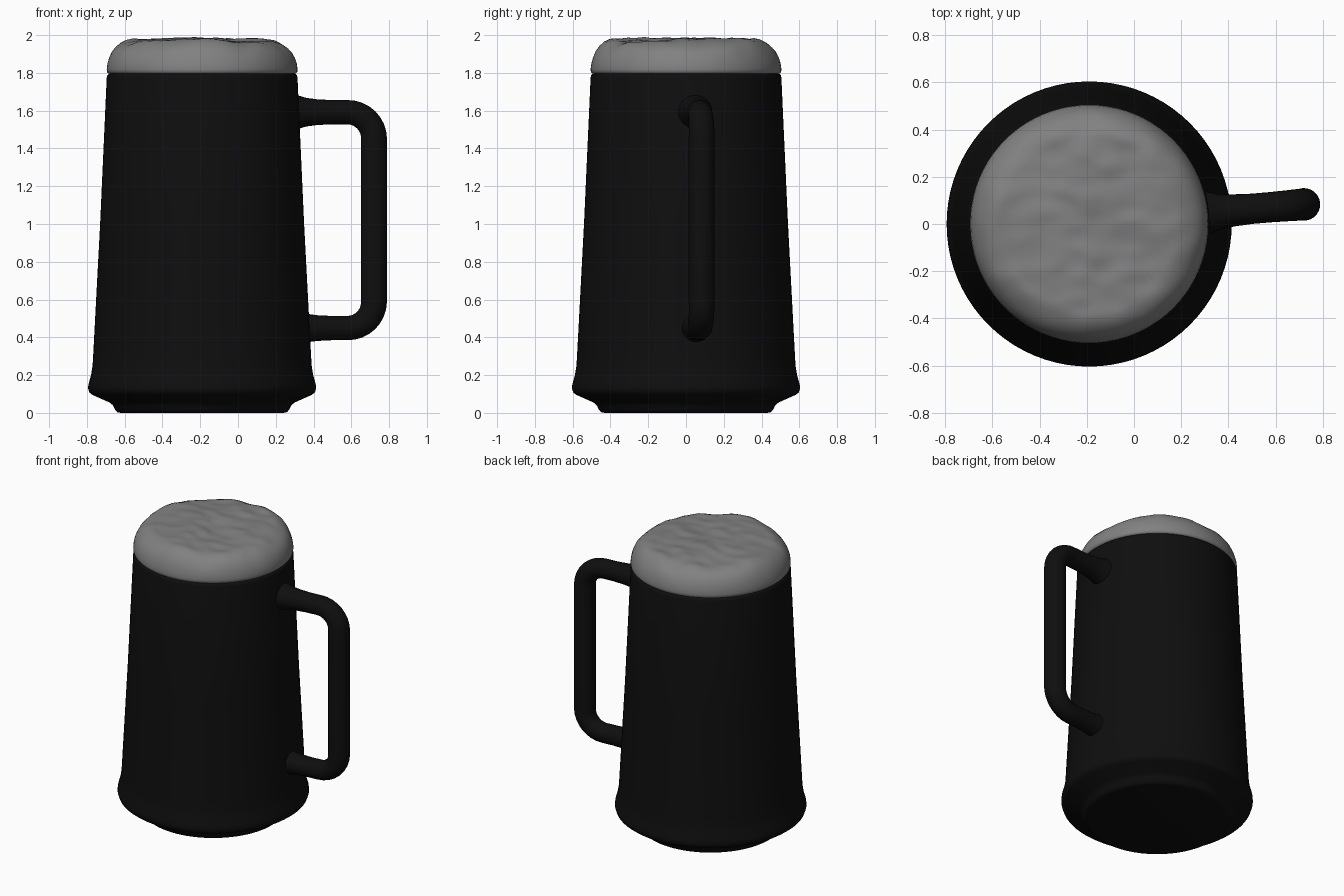
import bpy, bmesh
from math import cos, sin, pi
from mathutils import Vector, noise

cube = bpy.data.objects.get("Cube")
if cube:
    bpy.data.objects.remove(cube)

CENTRE_X = -0.19
SEGMENTS = 80


def material(name, colour):
    mat = bpy.data.materials.new(name)
    mat.use_nodes = True
    mat.diffuse_color = (*colour, 1)
    bsdf = next(n for n in mat.node_tree.nodes if n.type == "BSDF_PRINCIPLED")
    bsdf.inputs["Base Color"].default_value = (*colour, 1)
    return mat


def finish(name, bm, mat, angle):
    bmesh.ops.recalc_face_normals(bm, faces=bm.faces)
    mesh = bpy.data.meshes.new(name)
    bm.to_mesh(mesh)
    bm.free()
    mesh.materials.append(mat)
    obj = bpy.data.objects.new(name, mesh)
    bpy.context.collection.objects.link(obj)
    bpy.ops.object.select_all(action="DESELECT")
    obj.select_set(True)
    bpy.context.view_layer.objects.active = obj
    bpy.ops.object.shade_smooth_by_angle(angle=angle)
    return obj


def skin(bm, rings):
    """Join rings of points into a closed tube with end caps."""
    loops = [[bm.verts.new(p) for p in ring] for ring in rings]
    for a, b in zip(loops, loops[1:]):
        for i in range(len(a)):
            j = (i + 1) % len(a)
            bm.faces.new((a[i], a[j], b[j], b[i]))
    bm.faces.new(loops[0])
    bm.faces.new(loops[-1])


def lathe_rings(profile):
    return [[Vector((CENTRE_X + r * cos(2 * pi * i / SEGMENTS),
                     r * sin(2 * pi * i / SEGMENTS), z))
             for i in range(SEGMENTS)] for r, z in profile]


black = material("black body", (0.0045, 0.0045, 0.0045))
cream = material("grey foam", (0.22, 0.22, 0.22))

# Tapered mug body with flared base and recessed foot
bm = bmesh.new()
skin(bm, lathe_rings([
    (0.43, 0), (0.45, 0.004), (0.463, 0.02), (0.472, 0.04), (0.49, 0.055),
    (0.58, 0.095), (0.597, 0.108), (0.604, 0.13), (0.602, 0.15),
    (0.588, 0.2), (0.58, 0.25), (0.577, 0.3), (0.54, 1.0),
    (0.505, 1.775), (0.502, 1.788), (0.494, 1.795), (0.48, 1.797)]))
finish("mug_body", bm, black, 0.7)

# Foam cap: rounded shoulder, lumpy top
shoulder = [(0.48, 1.793), (0.496, 1.797), (0.504, 1.805), (0.505, 1.82),
            (0.501, 1.85), (0.492, 1.88), (0.478, 1.91), (0.458, 1.935),
            (0.433, 1.955), (0.405, 1.967)]
top = [(0.38 * (1 - k / 20) + 0.004, 1.972 + 0.01 * k / 20) for k in range(20)]
bm = bmesh.new()
rings = lathe_rings(shoulder + top)
for ring in rings:
    for p in ring:
        weight = min(1, max(0, (p.z - 1.85) / 0.1))
        broad = noise.noise(Vector((p.x * 4, p.y * 4, 0.3)))
        fine = noise.noise(Vector((p.x * 9, p.y * 14, 4.7)))
        p.z = min(2.0, p.z + weight * (0.018 * broad + 0.011 * fine))
skin(bm, rings)
finish("foam", bm, cream, 1.2)

# Handle: round tube bent through two corners, flared where it meets the body
HIGH, LOW, BAR_X, BEND = 1.592, 0.449, 0.72, 0.14
half = [(x, HIGH, r) for x, r in
        ((0.27, 0.105), (0.32, 0.088), (0.36, 0.076), (0.42, 0.068), (0.5, 0.064))]
half += [(BAR_X - BEND + BEND * sin(a), HIGH - BEND + BEND * cos(a),
          0.064 + 0.005 * a / (pi / 2))
         for a in (k * pi / 16 for k in range(9))]
path = half + [(x, HIGH + LOW - z, r) for x, z, r in reversed(half)]
points = [Vector((x, 0.022 + 0.085 * x, z)) for x, z, r in path]
rings = []
for i, (p, (x, z, r)) in enumerate(zip(points, path)):
    tangent = (points[min(i + 1, len(path) - 1)] - points[max(i - 1, 0)]).normalized()
    side = Vector((-0.085, 1, 0)).normalized()
    up = tangent.cross(side).normalized()
    rings.append([p + r * (cos(t) * side + sin(t) * up)
                  for t in (2 * pi * k / 24 for k in range(24))])
bm = bmesh.new()
skin(bm, rings)
finish("handle", bm, black, 0.9)
